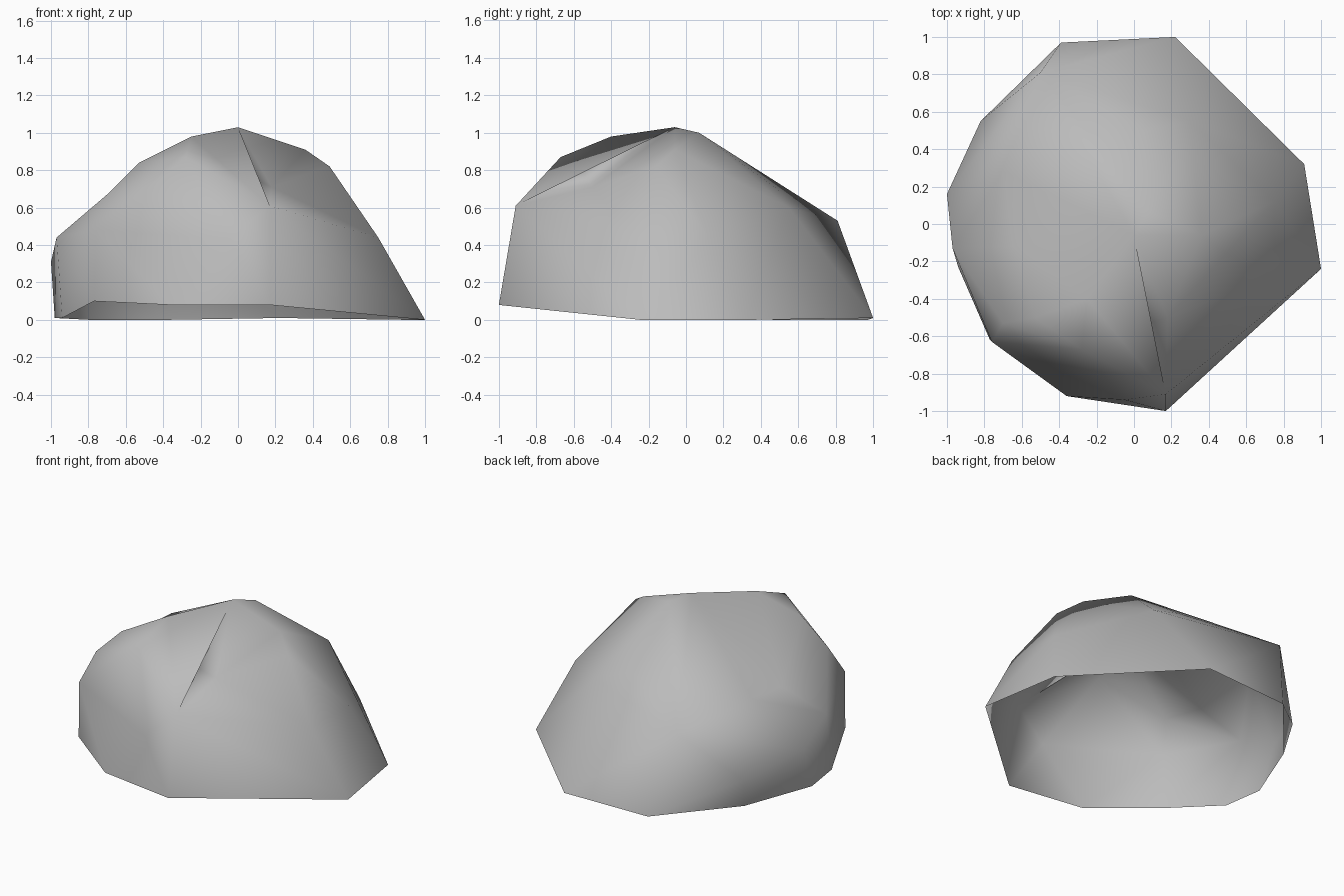
import bpy, bmesh, math
from mathutils import Vector

if "Cube" in bpy.data.objects:
    bpy.data.objects.remove(bpy.data.objects["Cube"], do_unlink=True)

# Open lower rim, resting on the ground and lifted at the front
RIM = [(1, -.24, 0), (.91, .32, 0), (.22, 1, .01), (-.39, .97, 0), (-.79, .5, 0),
       (-.98, .04, .01), (-.94, -.23, .01), (-.77, -.62, .1), (-.36, -.92, .08), (.17, -1, .08)]
# Bulges around the flanks
FLANK = [(-1, .16, .31), (-.97, -.13, .44), (-.76, -.63, .48), (-.05, -.94, .43),
         (.17, -.91, .61), (.75, -.28, .44), (.75, .12, .44), (.3, .55, .6),
         (-.5, .81, .53), (-.82, .55, .2), (-.7, .28, .62), (-.7, -.53, .67)]
# Crown of the rock
CROWN = [(-.53, -.5, .84), (-.28, -.67, .87), (-.05, -.57, .82), (-.25, -.4, .98),
         (0, -.06, 1.03), (.08, .07, 1), (.36, -.06, .91), (.49, -.16, .82), (.05, .5, .69)]
# Shallow hollows on the front and one flank
HOLLOWS = [(.18, -.5, .71), (-.64, -.12, .54)]

stone = bpy.data.materials.new("grey_stone")
stone.use_nodes = True
colour = (.5, .5, .5, 1)
stone.diffuse_color = colour
bsdf = stone.node_tree.nodes["Principled BSDF"]
bsdf.inputs["Base Color"].default_value = colour
bsdf.inputs["Roughness"].default_value = .9

# Wrap the points as a dome, then settle each one at its real distance
bm = bmesh.new()
centre = Vector((0, 0, -.05))
place = {}
for p in RIM + FLANK + CROWN + HOLLOWS:
    v = bm.verts.new((Vector(p) - centre).normalized())
    place[v] = Vector(p)
rim = set(list(place)[:len(RIM)])
hollows = set(list(place)[-len(HOLLOWS):])
bmesh.ops.convex_hull(bm, input=list(bm.verts))
bmesh.ops.recalc_face_normals(bm, faces=bm.faces)
floor = [f for f in bm.faces if all(v in rim for v in f.verts)]
bmesh.ops.delete(bm, geom=floor, context="FACES")
for v, p in place.items():
    v.co = p


def is_notch(edge):
    """An inward fold that does not belong to a hollow."""
    if len(edge.link_faces) != 2 or edge.calc_face_angle_signed() > -.05:
        return False
    return not any(v in hollows for f in edge.link_faces for v in f.verts)


# Turn edges outward where the wrap left a notch
for _ in range(40):
    bm.normal_update()
    notch = next((e for e in bm.edges if is_notch(e)), None)
    if notch is None or not bmesh.utils.edge_rotate(notch, True):
        break

mesh = bpy.data.meshes.new("boulder")
bm.to_mesh(mesh)
bm.free()
mesh.materials.append(stone)
boulder = bpy.data.objects.new("boulder", mesh)
bpy.context.collection.objects.link(boulder)

# Smooth worn surface
bpy.context.view_layer.objects.active = boulder
boulder.select_set(True)
bpy.ops.object.shade_smooth()
